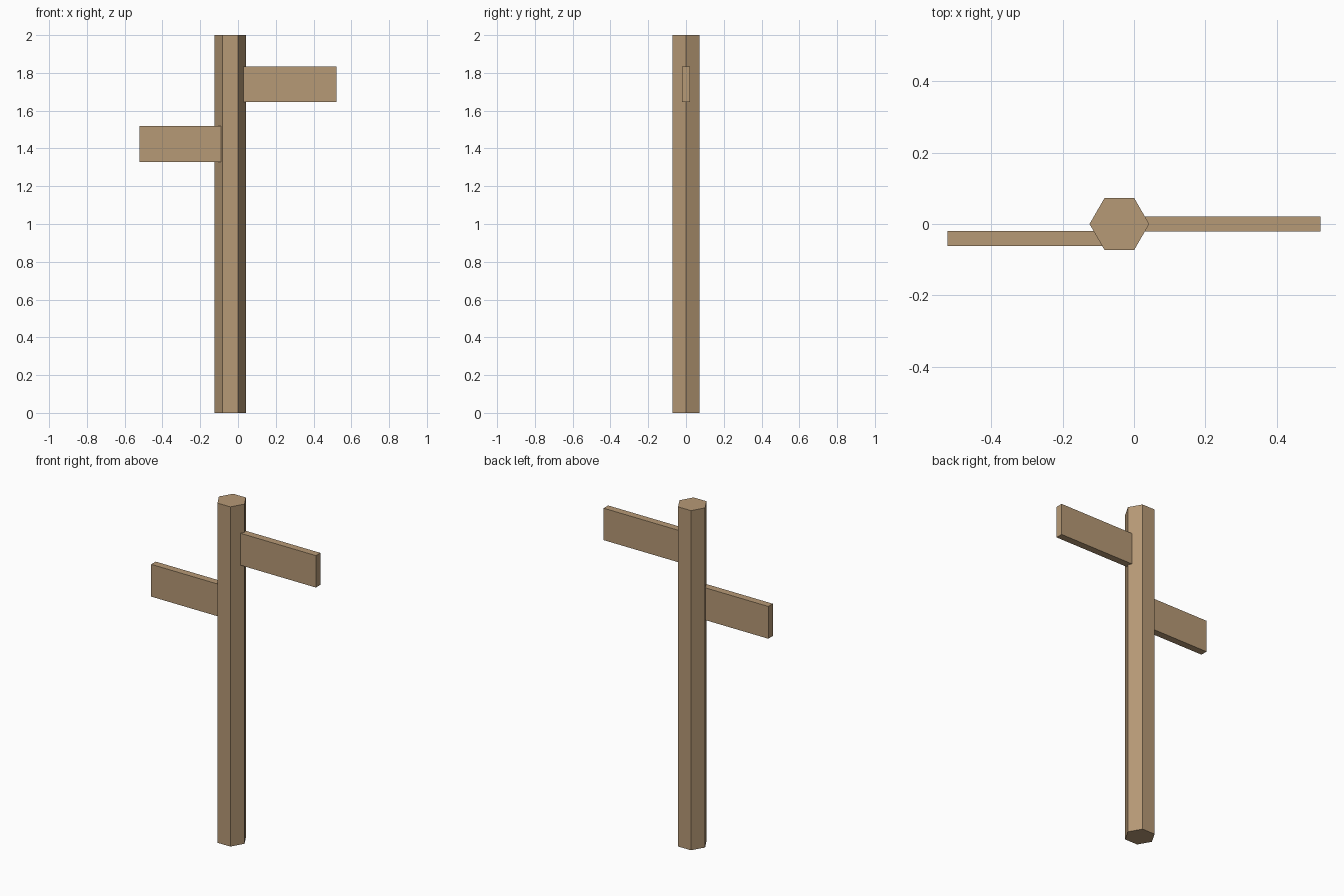
import bpy
import math

if "Cube" in bpy.data.objects:
    bpy.data.objects.remove(bpy.data.objects["Cube"])

wood = bpy.data.materials.new("wood")
wood.diffuse_color = (0.47, 0.32, 0.18, 1)
wood.use_nodes = True
wood.node_tree.nodes["Principled BSDF"].inputs["Base Color"].default_value = wood.diffuse_color


def board(name, x0, x1, y0, y1, z0, z1):
    bpy.ops.mesh.primitive_cube_add(size=1, location=((x0 + x1) / 2, (y0 + y1) / 2, (z0 + z1) / 2))
    ob = bpy.context.object
    ob.name = name
    ob.scale = (x1 - x0, y1 - y0, z1 - z0)
    bpy.ops.object.transform_apply(location=False, rotation=False, scale=True)
    ob.data.materials.append(wood)


# Hexagonal post, corners pointing along x
bpy.ops.mesh.primitive_cylinder_add(vertices=6, radius=0.0835, depth=2,
                                    location=(-0.041, 0, 1), rotation=(0, 0, math.pi / 6))
post = bpy.context.object
post.name = "post"
post.data.materials.append(wood)

# Sign boards, their inner ends sunk into the post
board("upper_board", 0.0, 0.522, -0.021, 0.021, 1.645, 1.833)
board("lower_board", -0.522, -0.06, -0.062, -0.02, 1.328, 1.518)
